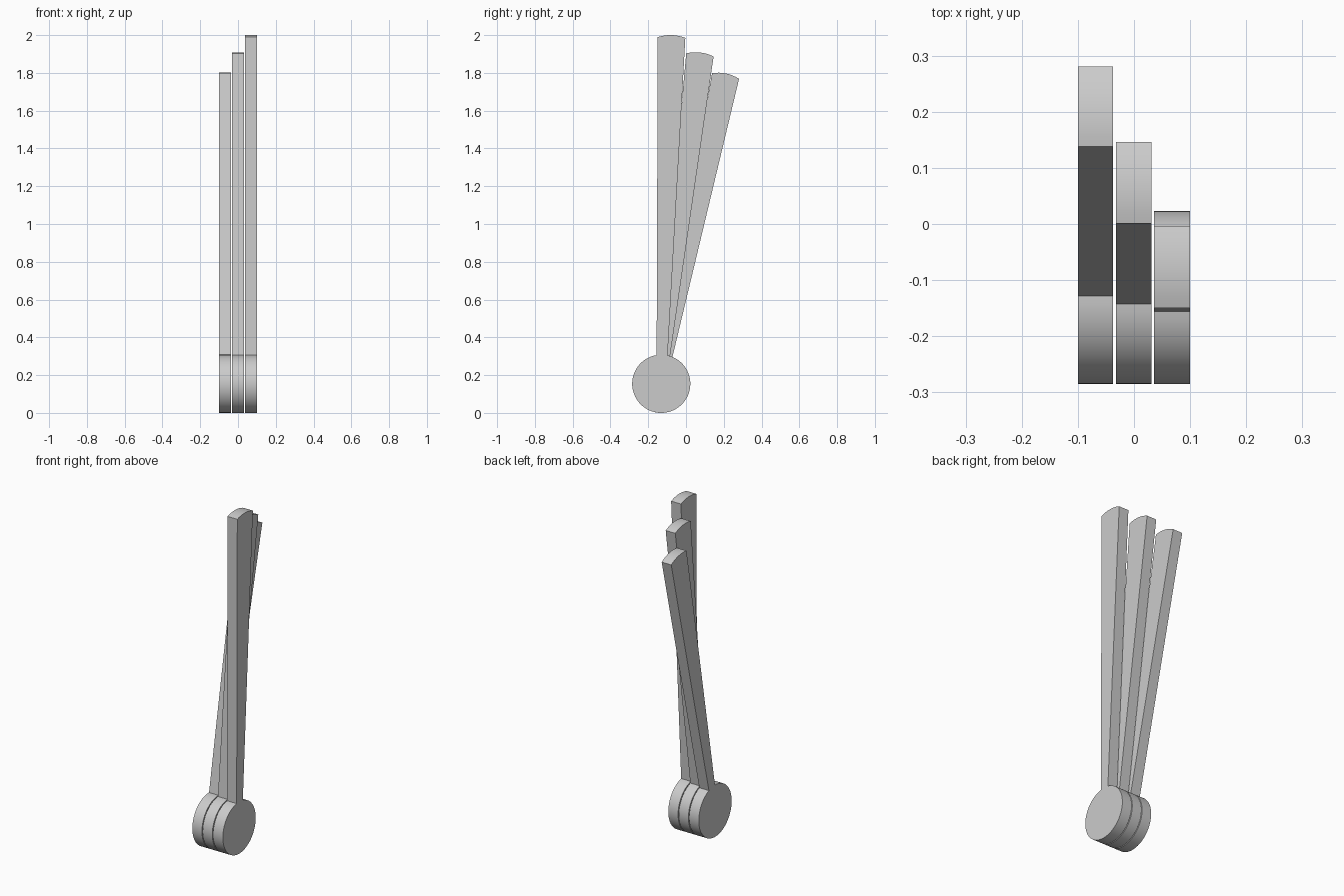
import bpy, bmesh, math

if "Cube" in bpy.data.objects:
    bpy.data.objects.remove(bpy.data.objects["Cube"])

HUB_Y, HUB_Z, HUB_R = -0.131, 0.154, 0.154
NECK, TIP, CROWN = 0.029, 0.073, 0.013   # half widths of the arm, rise of its end


def lever_profile(length):
    """Outline around the hub centre: round hub, tapered arm, crowned end."""
    gap = math.asin(NECK / HUB_R)
    n = 60
    pts = []
    for i in range(n + 1):
        a = gap + (2 * math.pi - 2 * gap) * i / n
        pts.append((HUB_R * math.sin(a), HUB_R * math.cos(a)))
    for i in range(9):
        t = -1 + i / 4
        pts.append((TIP * t, length - CROWN * t * t))
    return pts


def make_lever(name, x0, x1, length, tilt):
    bm = bmesh.new()
    c, s = math.cos(math.radians(tilt)), math.sin(math.radians(tilt))
    verts = [bm.verts.new((x0, HUB_Y + u * c + v * s, HUB_Z - u * s + v * c))
             for u, v in lever_profile(length)]
    face = bm.faces.new(verts)
    ext = bmesh.ops.extrude_face_region(bm, geom=[face])
    moved = [g for g in ext["geom"] if isinstance(g, bmesh.types.BMVert)]
    bmesh.ops.translate(bm, verts=moved, vec=(x1 - x0, 0, 0))
    bmesh.ops.recalc_face_normals(bm, faces=bm.faces)
    mesh = bpy.data.meshes.new(name)
    bm.to_mesh(mesh)
    bm.free()
    obj = bpy.data.objects.new(name, mesh)
    bpy.context.collection.objects.link(obj)
    bpy.ops.object.select_all(action='DESELECT')
    obj.select_set(True)
    bpy.context.view_layer.objects.active = obj
    bpy.ops.object.shade_smooth_by_angle(angle=math.radians(35))


# Three levers side by side, fanned out in five-degree steps
make_lever("left_lever", -0.100, -0.037, 1.678, 11.8)
make_lever("middle_lever", -0.032, 0.031, 1.766, 6.7)
make_lever("right_lever", 0.036, 0.100, 1.847, 1.7)
